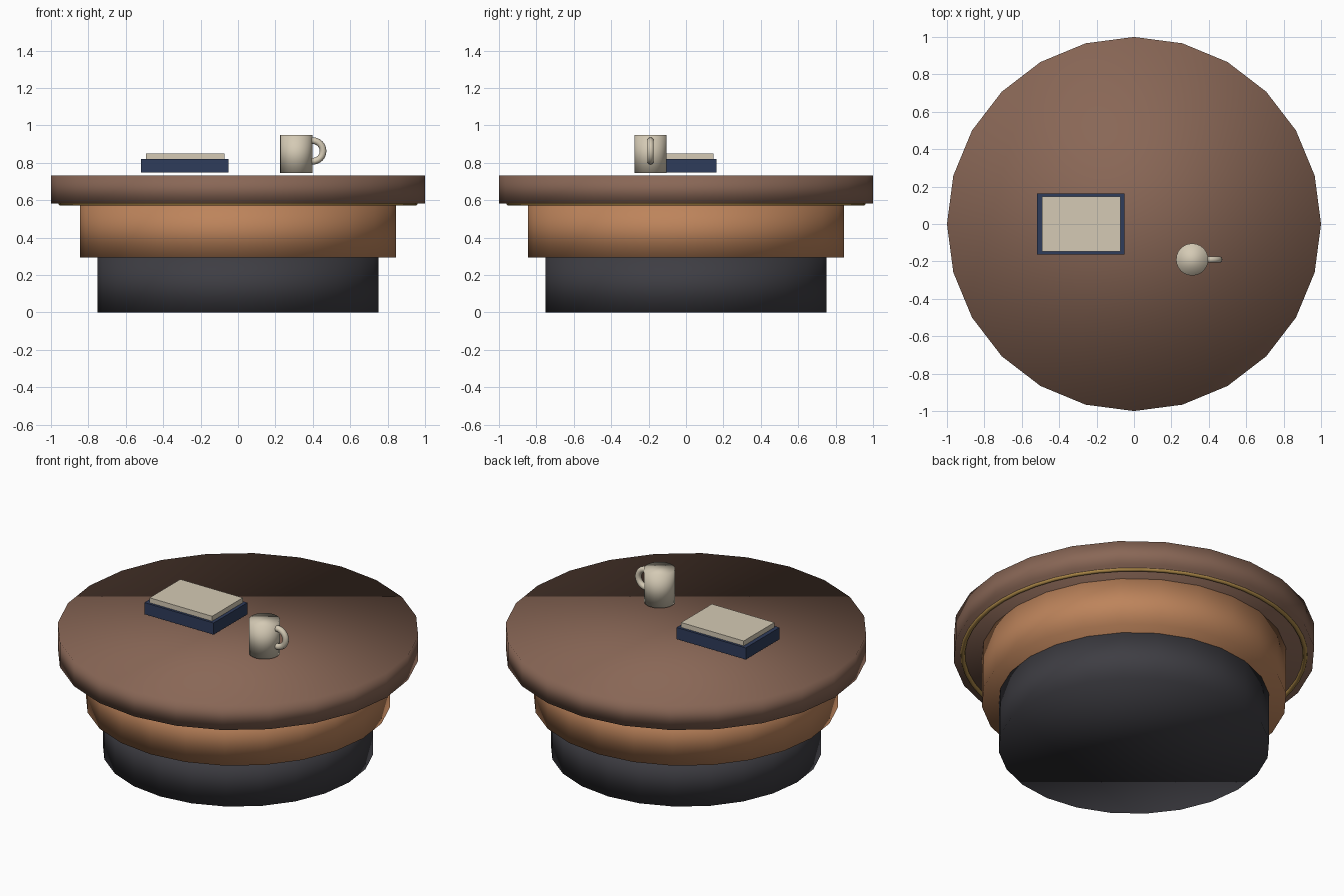
import bpy
from math import pi

cube = bpy.data.objects.get("Cube")
if cube:
    bpy.data.objects.remove(cube, do_unlink=True)


def material(name, r, g, b):
    m = bpy.data.materials.new(name)
    m.use_nodes = True
    m.diffuse_color = (r, g, b, 1)
    bsdf = next(n for n in m.node_tree.nodes if n.type == "BSDF_PRINCIPLED")
    bsdf.inputs["Base Color"].default_value = (r, g, b, 1)
    return m


brown = material("walnut_brown", 0.25, 0.135, 0.093)
copper = material("warm_copper_wood", 0.51, 0.23, 0.105)
charcoal = material("charcoal", 0.048, 0.047, 0.056)
gold = material("brass", 0.42, 0.25, 0.065)
navy = material("navy_blue", 0.028, 0.045, 0.105)
cream = material("cream", 0.66, 0.59, 0.46)


def finish(name, mat, smooth=True):
    ob = bpy.context.object
    ob.name = ob.data.name = name
    ob.data.materials.append(mat)
    if smooth:
        bpy.ops.object.shade_smooth()
    return ob


def drum(name, mat, radius, low, high, x=0, y=0, sides=24):
    bpy.ops.mesh.primitive_cylinder_add(
        vertices=sides, radius=radius, depth=high - low,
        location=(x, y, (low + high) / 2))
    return finish(name, mat)


def ring(name, mat, major, minor, location, rotation=(0, 0, 0), steps=48):
    bpy.ops.mesh.primitive_torus_add(
        major_radius=major, minor_radius=minor, major_segments=steps,
        minor_segments=10, location=location, rotation=rotation)
    return finish(name, mat)


def box(name, mat, x, width, depth, low, high):
    bpy.ops.mesh.primitive_cube_add(size=1, location=(x, 0, (low + high) / 2))
    bpy.context.object.scale = (width, depth, high - low)
    bpy.ops.object.transform_apply(location=False, rotation=False, scale=True)
    return finish(name, mat, smooth=False)


# Table: plinth, body, top and the brass trim under its rim
drum("plinth", charcoal, 0.75, 0, 0.293)
drum("table_body", copper, 0.844, 0.293, 0.583)
drum("table_top", brown, 1.0, 0.583, 0.733)
ring("brass_trim", gold, 0.947, 0.013, (0, 0, 0.583))

# Book with its page block
box("book_cover", navy, -0.284, 0.467, 0.326, 0.749, 0.82)
box("book_pages", cream, -0.282, 0.422, 0.296, 0.82, 0.85)

# Mug with a round handle on its left side
drum("mug", cream, 0.086, 0.746, 0.949, 0.311, -0.19)
ring("mug_handle", cream, 0.055, 0.018, (0.4, -0.19, 0.863), (pi / 2, 0, 0), 24)
